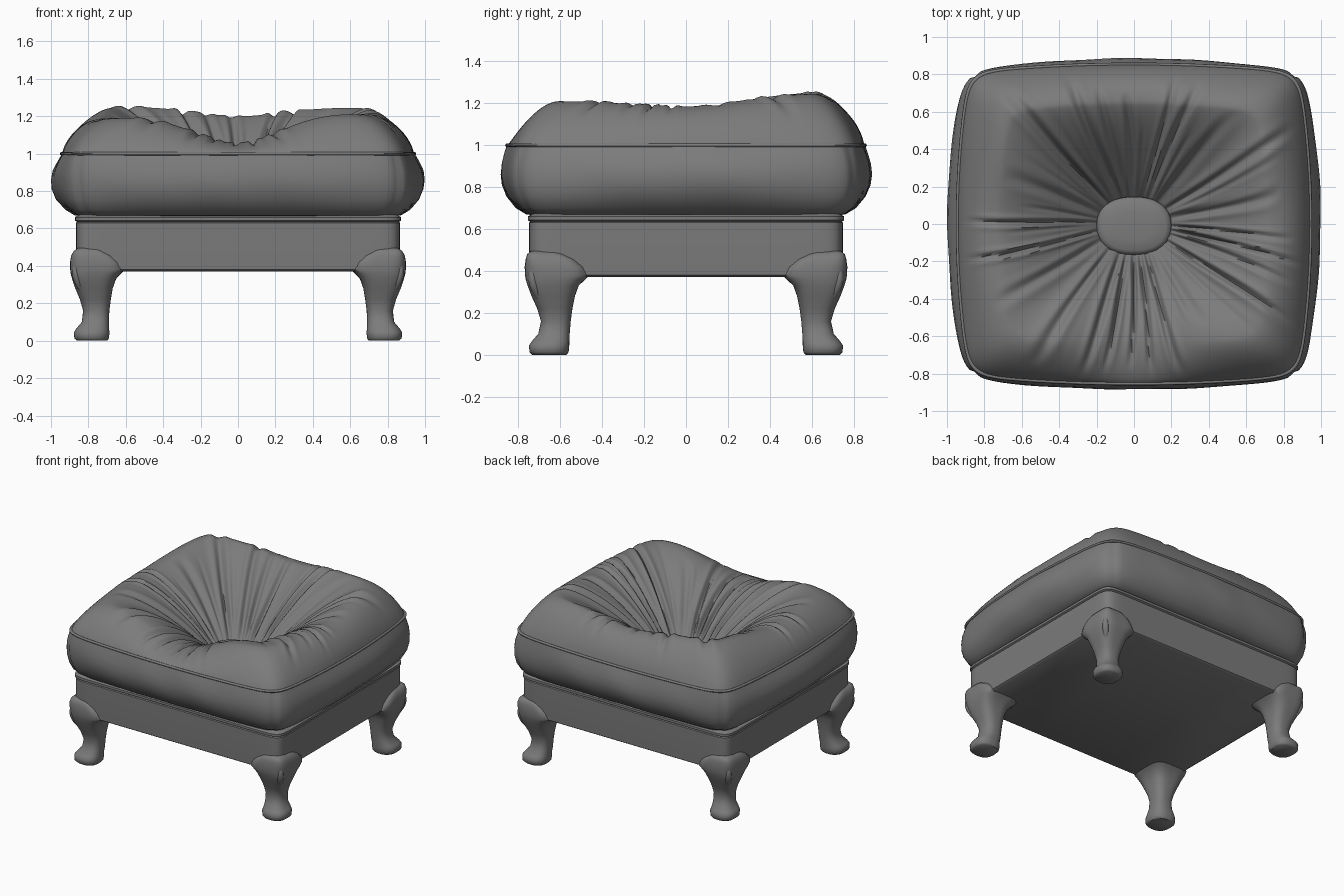
import bpy, bmesh, math, random

if "Cube" in bpy.data.objects:
    bpy.data.objects.remove(bpy.data.objects["Cube"])

random.seed(4)
SEG = 360

leather = bpy.data.materials.new("grey leather")
leather.diffuse_color = (0.2, 0.2, 0.2, 1)
leather.use_nodes = True
leather.node_tree.nodes["Principled BSDF"].inputs["Base Color"].default_value = leather.diffuse_color


def squircle(a, b, n, ang):
    """Point on a superellipse in direction ang."""
    c, s = math.cos(ang), math.sin(ang)
    r = (abs(c / a) ** n + abs(s / b) ** n) ** (-1 / n)
    return r * c, r * s


def pillow(a, b, bow, ang):
    """Rectangle with bowed sides and tight rounded corners."""
    x, y = squircle(a, b, 15, ang)
    return x * (1 - bow * (y / b) ** 2), y * (1 - 0.75 * bow * (x / a) ** 2)


def smooth_lerp(keys, x):
    """Eased interpolation through (x, value) pairs."""
    for (x0, v0), (x1, v1) in zip(keys, keys[1:]):
        if x <= x1:
            f = (x - x0) / (x1 - x0)
            f = f * f * (3 - 2 * f)
            return v0 + (v1 - v0) * f
    return keys[-1][1]


def loft(name, rings, cap_start=True, cap_end=True, closed=False, angle=50):
    """Skin a stack of equally sized point rings."""
    bm = bmesh.new()
    rows = [[bm.verts.new(p) for p in ring] for ring in rings]
    n = len(rows[0])
    pairs = list(zip(rows, rows[1:])) + ([(rows[-1], rows[0])] if closed else [])
    for lo, hi in pairs:
        for i in range(n):
            j = (i + 1) % n
            bm.faces.new((lo[i], lo[j], hi[j], hi[i]))
    if cap_start and not closed:
        bm.faces.new(rows[0][::-1])
    if cap_end and not closed:
        bm.faces.new(rows[-1])
    bmesh.ops.recalc_face_normals(bm, faces=bm.faces)
    me = bpy.data.meshes.new(name)
    bm.to_mesh(me)
    bm.free()
    me.materials.append(leather)
    ob = bpy.data.objects.new(name, me)
    bpy.context.collection.objects.link(ob)
    bpy.ops.object.select_all(action='DESELECT')
    ob.select_set(True)
    bpy.context.view_layer.objects.active = ob
    bpy.ops.object.shade_smooth_by_angle(angle=math.radians(angle))
    return ob


def ring(a, b, n, z, seg=SEG, cx=0, cy=0):
    pts = (squircle(a, b, n, 2 * math.pi * i / seg) for i in range(seg))
    return [(cx + x, cy + y, z) for x, y in pts]


def ang_gap(a, b):
    return (a - b + math.pi) % (2 * math.pi) - math.pi


# Upholstered frame, with a narrow lip under the cushion
loft("base_frame", [ring(a, b, 22, z) for a, b, z in (
    (0.845, 0.73, 0.37), (0.86, 0.745, 0.38), (0.867, 0.75, 0.5), (0.867, 0.75, 0.63),
    (0.86, 0.743, 0.635), (0.872, 0.755, 0.642), (0.872, 0.755, 0.66), (0.84, 0.72, 0.68))],
    angle=40)

# Cushion side wall: bulging, creased at the corners and slightly wavy
corner = [math.atan2(sy * 0.82, sx * 0.9) for sx in (1, -1) for sy in (1, -1)]
side = []
for a, b, bow, z in ((0.80, 0.68, .02, 0.66), (0.87, 0.76, .03, 0.67), (0.92, 0.81, .045, 0.70),
                     (0.97, 0.855, .075, 0.755), (0.993, 0.878, .09, 0.81),
                     (0.998, 0.885, .095, 0.86), (0.99, 0.88, .09, 0.91),
                     (0.968, 0.868, .08, 0.955), (0.945, 0.855, .07, 0.995)):
    pts = []
    for i in range(SEG):
        t = 2 * math.pi * i / SEG
        x, y = pillow(a, b, bow, t)
        k = 1 - 0.012 * sum(math.exp(-(ang_gap(t, c) / 0.012) ** 2) for c in corner)
        k += 0.004 * math.sin(9 * t + 14 * z) * math.sin(4 * t + 1)
        pts.append((x * k, y * k, z))
    side.append(pts)
loft("cushion_side", side, cap_end=False)

# Piping along the seam
pipe = []
for j in range(8):
    u = 2 * math.pi * j / 8
    r = 0.009 * math.cos(u)
    pts = [pillow(0.944 + r, 0.854 + r, 0.07, 2 * math.pi * i / SEG) for i in range(SEG)]
    pipe.append([(x, y, 1.0 + 0.009 * math.sin(u)) for x, y in pts])
loft("seam_piping", pipe, closed=True)

# Tufted cushion top: puffy rim falling to the button, with radial gathers
peak = [(0, 1.185), (45, 1.245), (90, 1.2), (135, 1.25), (180, 1.175),
        (225, 1.19), (270, 1.055), (315, 1.21), (360, 1.185)]
folds = [(math.radians(d), w, s, e) for d, w, s, e in (
    (12, .035, .028, .8), (30, .03, .03, .95), (48, .04, .02, .7), (66, .03, .035, .9),
    (74, .025, .03, .95), (92, .03, .035, .8), (104, .03, .025, .85), (115, .035, .035, .95),
    (136, .03, .035, .9), (158, .04, .02, .7), (178, .022, .03, 1.0), (194, .022, .035, 1.0),
    (212, .035, .02, .8), (232, .03, .03, .9), (249, .03, .03, 1.0), (258, .025, .03, .95),
    (270, .025, .03, .9), (279, .025, .03, 1.0), (289, .025, .03, 1.0), (305, .04, .02, .6),
    (327, .025, .03, .95), (340, .025, .025, .9), (348, .02, .03, 1.0), (356, .02, .025, .9))]
fine = [(random.uniform(0, 6.28), random.uniform(.015, .025), random.uniform(.004, .009),
         random.uniform(.5, .9)) for _ in range(16)]
BOTTOM, CREST = 0.74, 0.72
top = []
for r in range(61):
    t = r / 60
    pts = []
    for i in range(SEG):
        a = 2 * math.pi * i / SEG
        x0, y0 = 0.17 * math.cos(a), 0.13 * math.sin(a)
        x1, y1 = pillow(0.942, 0.852, 0.07, a)
        x, y = x0 + (x1 - x0) * t, y0 + (y1 - y0) * t
        p = smooth_lerp(peak, math.degrees(a))
        diag = math.sin(2 * a) ** 2
        if t < CREST:
            z = BOTTOM + (p - BOTTOM) * (1 - (1 - t / CREST) ** (1.5 - 0.22 * math.sin(a)))
        else:
            f = (t - CREST) / (1 - CREST)
            z = 1.0 + (p - 1.0) * (1 - f ** (2.3 - 0.6 * diag)) ** (0.75 + 0.1 * diag)
        bend = 0.04 * math.sin(3 * t + 5 * a) * t
        for c, w, depth, end in folds + fine:
            w *= 0.5 + 0.5 / (t + 0.25)
            g = abs(ang_gap(a + bend, c))
            if g < 4 * w and t < end:
                fade = min(1, (1 - t) * 6) * min(1, t * 5 + 0.1) * (1 - (t / end) ** 4)
                z -= depth * fade * (math.exp(-(g / w) ** 2)
                                     - 0.4 * math.exp(-((g - 1.8 * w) / w) ** 2))
        pts.append((x, y, z))
    top.append(pts)
loft("cushion_top", top, cap_end=False, angle=70)

# Central button
loft("button", [ring(0.2 * k, 0.155 * k, 2.3, z - 0.05, 48, 0, -0.01) for k, z in (
    (0.85, 0.78), (0.97, 0.805), (1.0, 0.825), (0.96, 0.842), (0.85, 0.852),
    (0.5, 0.858), (0.15, 0.86))])

# Curved legs: foot, ankle, bulging knee, shoulder blending into the frame
leg_rows = [  # z, x min, x max, y min, y max (outer corner is the minimum)
    (0.0, -0.86, -0.70, -0.735, -0.57), (0.012, -0.875, -0.69, -0.747, -0.56),
    (0.045, -0.877, -0.687, -0.749, -0.557), (0.065, -0.865, -0.69, -0.735, -0.557),
    (0.10, -0.835, -0.69, -0.705, -0.555), (0.16, -0.828, -0.688, -0.692, -0.55),
    (0.22, -0.845, -0.68, -0.71, -0.542), (0.28, -0.87, -0.67, -0.737, -0.53),
    (0.33, -0.887, -0.652, -0.756, -0.512), (0.36, -0.895, -0.625, -0.765, -0.48),
    (0.38, -0.897, -0.60, -0.768, -0.46), (0.42, -0.898, -0.63, -0.77, -0.485),
    (0.455, -0.892, -0.67, -0.765, -0.53), (0.48, -0.878, -0.72, -0.758, -0.58),
    (0.495, -0.855, -0.74, -0.738, -0.62)]
leg = loft("legs", [ring((x1 - x0) / 2, (y1 - y0) / 2, 2.5 + 2.5 * max(0, z - 0.2) / 0.3, z, 48,
                         (x0 + x1) / 2, (y0 + y1) / 2) for z, x0, x1, y0, y1 in leg_rows])

# Raised leaf ridge on each knee
ridge = []
for k in range(13):
    u = k / 12
    off = -0.018 - 0.022 * math.sin(math.pi * u)
    r = 0.004 + 0.018 * math.sin(math.pi * u)
    ridge.append(ring(r, r, 2, 0.23 + 0.22 * u, 12, -0.80 - 0.045 * u + off,
                      -0.665 - 0.045 * u + off))
carving = loft("knee_carving", ridge)
for part in (leg, carving):
    part.modifiers.new("four corners", 'MIRROR').use_axis = (True, True, False)
